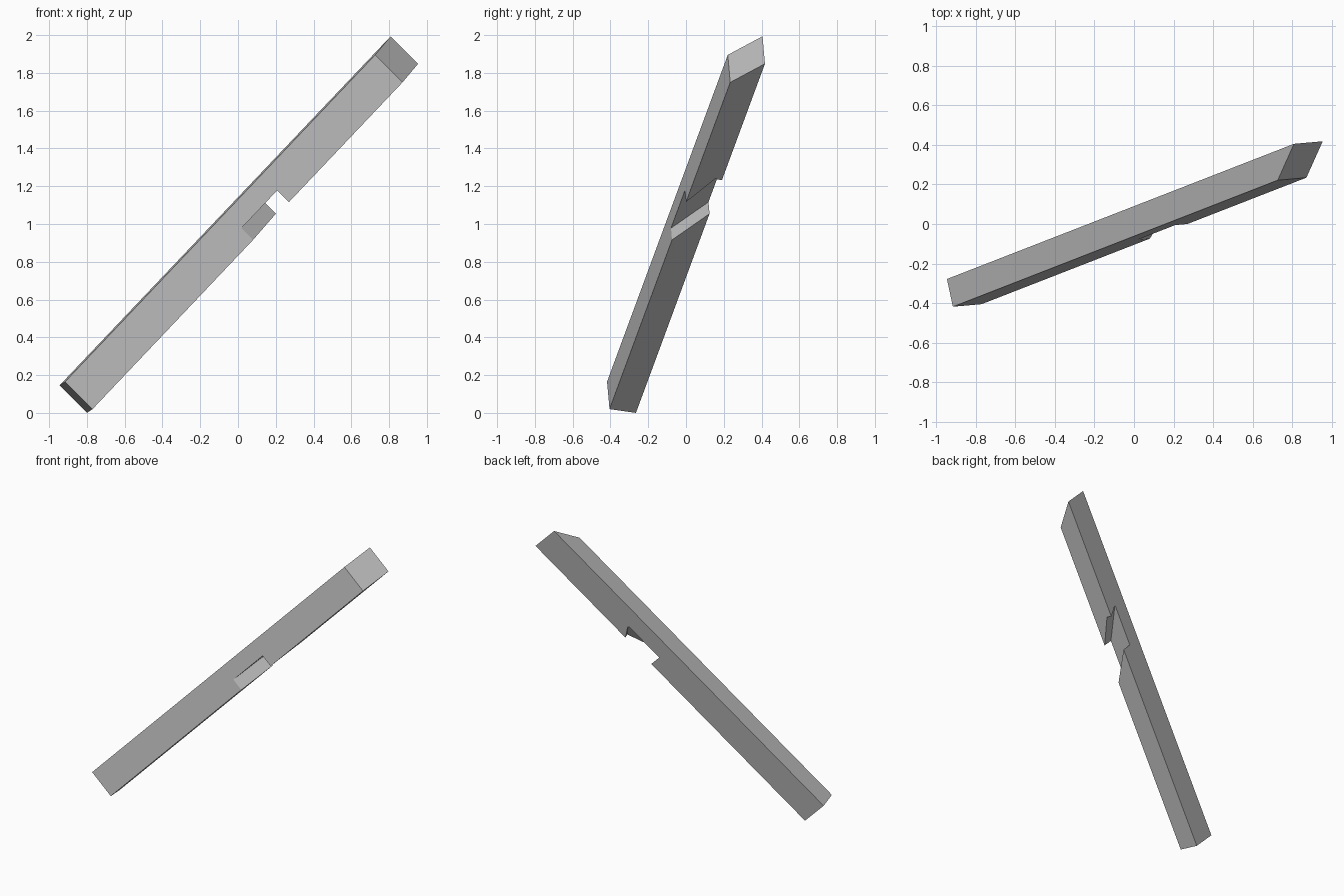
import bpy
import bmesh
from mathutils import Vector

cube = bpy.data.objects.get("Cube")
if cube:
    bpy.data.objects.remove(cube, do_unlink=True)

# Leaning frame of the beam: along its length, across its height, front to back
ORIGIN = Vector((-0.77, -0.405, 0.02))
ALONG = Vector((0.665, 0.259, 0.701))
UP = Vector((-0.705, -0.063, 0.705))
BACK = Vector((-0.03, 0.14, -0.02))
HEIGHT, NOTCH = 0.206, 0.088


def point(bm, t, h, s):
    return bm.verts.new(ORIGIN + ALONG * t + UP * h + BACK * s)


def side_profile(bm, s, notch_start, notch_floor_end, notch_end, tip):
    """Outline of one long side, with the notch in its lower edge."""
    outline = [(0, 0), (notch_start, 0), (notch_start, NOTCH),
               (notch_floor_end, NOTCH), (notch_end, 0),
               (tip, 0), (tip, HEIGHT), (0, HEIGHT)]
    return [point(bm, t, h, s) for t, h in outline]


# Front and back outlines are offset, which skews the notch and the tip
bm = bmesh.new()
front = side_profile(bm, 0, 1.278, 1.564, 1.564, 2.468)
back = side_profile(bm, 1, 1.504, 1.81, 1.757, 2.637)
chip = point(bm, 1.76, 0, 0.74)
bm.faces.new(front)
bm.faces.new(back[::-1])

# Plain faces between the outlines
for i in (0, 1, 2, 5, 6, 7):
    j = (i + 1) % 8
    bm.faces.new((front[j], front[i], back[i], back[j]))

# Upper notch wall with its chipped corner, and the underside above it
bm.faces.new((front[4], front[3], back[3], chip))
bm.faces.new((chip, back[3], back[4]))
bm.faces.new((front[5], front[4], chip, back[4], back[5]))
bmesh.ops.recalc_face_normals(bm, faces=bm.faces)

mesh = bpy.data.meshes.new("notched_beam")
bm.to_mesh(mesh)
bm.free()
beam = bpy.data.objects.new("notched_beam", mesh)
bpy.context.collection.objects.link(beam)

# Plain grey
grey = bpy.data.materials.new("plain grey")
grey.use_nodes = True
colour = (0.5, 0.5, 0.5, 1)
grey.diffuse_color = colour
grey.node_tree.nodes["Principled BSDF"].inputs["Base Color"].default_value = colour
mesh.materials.append(grey)
